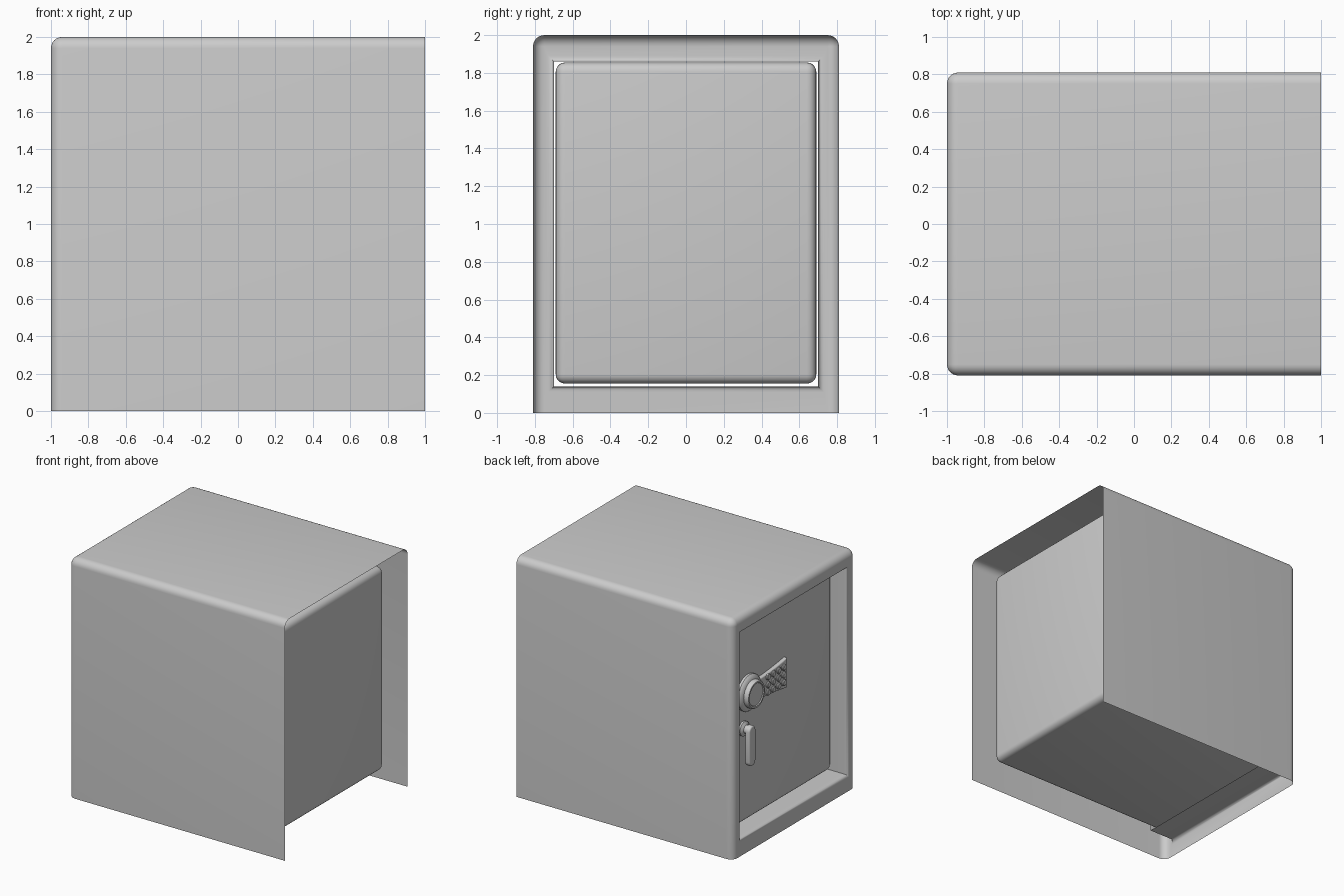
import bpy, bmesh, math
from mathutils import Matrix

if "Cube" in bpy.data.objects:
    bpy.data.objects.remove(bpy.data.objects["Cube"])

DOOR_X = -0.87


def finish(bm, name, angle=35):
    bmesh.ops.remove_doubles(bm, verts=bm.verts, dist=1e-4)
    bmesh.ops.recalc_face_normals(bm, faces=bm.faces)
    me = bpy.data.meshes.new(name)
    bm.to_mesh(me)
    bm.free()
    ob = bpy.data.objects.new(name, me)
    bpy.context.collection.objects.link(ob)
    bpy.ops.object.select_all(action='DESELECT')
    ob.select_set(True)
    bpy.context.view_layer.objects.active = ob
    bpy.ops.object.shade_smooth_by_angle(angle=math.radians(angle))
    return ob


def ring(bm, x, side, top, bottom, r, n=6):
    """Arch-shaped loop: square bottom corners, rounded top corners."""
    h, t = 0.81 - side, 2.0 - top
    pts = [(h, bottom)]
    for sy, a0 in ((1, 0), (-1, 90)):
        for i in range(n + 1):
            a = math.radians(a0 + 90 * i / n)
            pts.append((sy * (h - r) + r * math.cos(a), t - r + r * math.sin(a)))
    pts.append((-h, bottom))
    return [bm.verts.new((x, y, z)) for y, z in pts]


def rounded_box(name, x, y, z, bevel, seg=4):
    bm = bmesh.new()
    m = Matrix.Translation(((x[0] + x[1]) / 2, (y[0] + y[1]) / 2, (z[0] + z[1]) / 2))
    m = m @ Matrix.Diagonal((x[1] - x[0], y[1] - y[0], z[1] - z[0], 1))
    bmesh.ops.create_cube(bm, size=1, matrix=m)
    bmesh.ops.bevel(bm, geom=bm.edges[:], offset=bevel, segments=seg, profile=0.5, affect='EDGES')
    return finish(bm, name)


def turned(name, y, z, profile, n=32):
    """Part turned round an axis along -x; profile is (radius, height off the door)."""
    bm = bmesh.new()
    rows = [[bm.verts.new((DOOR_X - h, y + r * math.cos(2 * math.pi * i / n),
                           z + r * math.sin(2 * math.pi * i / n))) for i in range(n)]
            for r, h in profile]
    for a, b in zip(rows, rows[1:]):
        for i in range(n):
            j = (i + 1) % n
            bm.faces.new((a[i], a[j], b[j], b[i]))
    bm.faces.new(rows[-1])
    return finish(bm, name)


def plate(name, outline, h0, h1, bevel):
    """Flat (y, z) outline raised from the door between heights h0 and h1."""
    bm = bmesh.new()
    f = bm.faces.new([bm.verts.new((DOOR_X - h0, y, z)) for y, z in outline])
    g = bmesh.ops.extrude_face_region(bm, geom=[f])['geom']
    vs = [v for v in g if isinstance(v, bmesh.types.BMVert)]
    bmesh.ops.translate(bm, verts=vs, vec=(h0 - h1, 0, 0))
    rim = [e for e in bm.edges if all(v in vs for v in e.verts)]
    bmesh.ops.bevel(bm, geom=rim, offset=bevel, segments=3, profile=0.5, affect='EDGES')
    return finish(bm, name)


# Outer shell: open back and bottom, rounded front edge, frame turning in round the door
bm = bmesh.new()
R, r2 = 0.06, 0.03
outer = [ring(bm, 1, 0, 0, 0, R)]
for i in range(7):
    a = math.radians(15 * i)
    k = R * (1 - math.cos(a))
    outer.append(ring(bm, -1 + R - R * math.sin(a), k, k, 0, R - k))
inner = []
for i in range(6):
    a = math.radians(18 * i)
    k = r2 * (1 - math.sin(a))
    inner.append(ring(bm, -1 + r2 - r2 * math.cos(a), 0.11 - k, 0.14 - k, 0.14 - k, 0))
inner.append(ring(bm, -0.76, 0.11, 0.14, 0.14, 0))
rings = outer + inner
for q, (a, b) in enumerate(zip(rings, rings[1:])):
    n = len(a)
    for i in range(n):
        if i == n - 1 and q < len(outer) - 1:
            continue  # no floor under the shell
        j = (i + 1) % n
        bm.faces.new((a[i], a[j], b[j], b[i]))
finish(bm, "safe_shell", 40)

# Inner body carrying the door face
rounded_box("inner_body_door", (DOOR_X, 0.87), (-0.69, 0.69), (0.155, 1.855), 0.05, 5)

# Dial knob
turned("dial_base", 0.43, 1.23, [(0.15, 0), (0.15, 0.02), (0.142, 0.03), (0.115, 0.045)])
turned("dial_knob", 0.43, 1.23, [(0.115, 0.03), (0.115, 0.075), (0.108, 0.085), (0.095, 0.085), (0.09, 0.078)])

# Keypad: waisted plate with raised buttons
top = [(-0.05 + 0.45 * t / 10, 1.30 + 0.04 * (1 - t / 10) ** 2) for t in range(11)]
bottom = [(y, 2.43 - z) for y, z in reversed(top)]
plate("keypad_plate", top + bottom, 0, 0.03, 0.01)
for row in range(3):
    for col in range(4):
        turned(f"keypad_button_{row}_{col}", -0.005 + col * 0.07, 1.15 + row * 0.065,
               [(0.026, 0.025), (0.026, 0.038), (0.02, 0.043)], 16)

# Lever handle: hub and hanging grip
turned("handle_hub", 0.49, 0.95, [(0.06, 0), (0.06, 0.015), (0.045, 0.025), (0.035, 0.03), (0.035, 0.07)])
grip = [(0.49 + 0.042 * math.cos(math.radians(a)), zc + 0.042 * math.sin(math.radians(a)))
        for zc, start in ((0.95, 0), (0.70, 180)) for a in range(start, start + 181, 20)]
plate("handle_grip", grip, 0.05, 0.09, 0.012)
